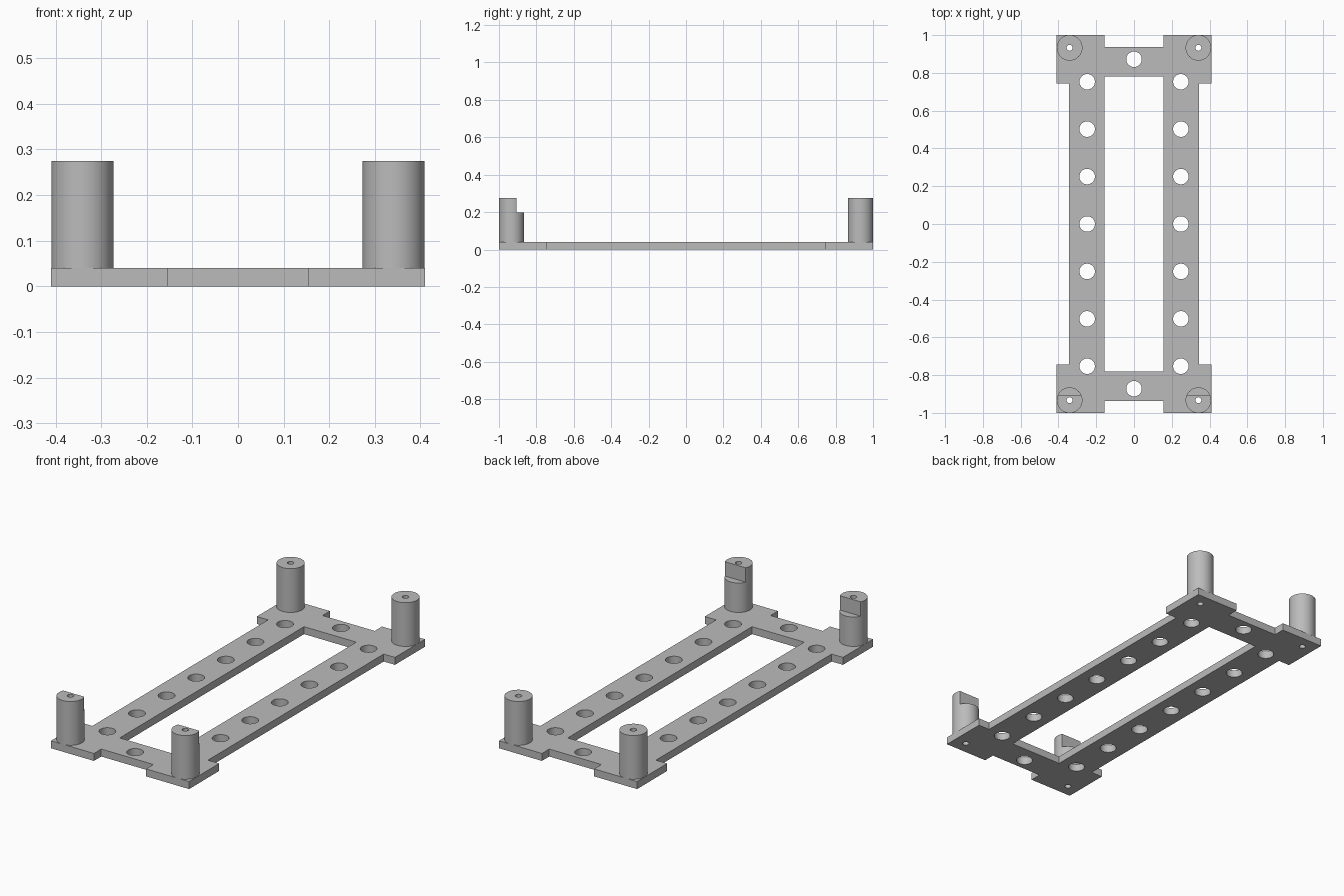
import bpy, bmesh, math
from mathutils import Matrix

cube = bpy.data.objects.get("Cube")
if cube:
    bpy.data.objects.remove(cube, do_unlink=True)

PLATE = 0.04
POST_X, POST_Y, POST_R, POST_TOP = 0.341, 0.933, 0.068, 0.275

grey = bpy.data.materials.new("plain grey")
grey.use_nodes = True
colour = (0.5, 0.5, 0.5, 1)
grey.diffuse_color = colour
grey.node_tree.nodes["Principled BSDF"].inputs["Base Color"].default_value = colour


def make_object(name, bm):
    bmesh.ops.recalc_face_normals(bm, faces=bm.faces)
    mesh = bpy.data.meshes.new(name)
    bm.to_mesh(mesh)
    bm.free()
    mesh.materials.append(grey)
    obj = bpy.data.objects.new(name, mesh)
    bpy.context.collection.objects.link(obj)
    return obj


def add_cylinder(bm, x, y, r, z0, z1, sides=48):
    bmesh.ops.create_cone(bm, cap_ends=True, segments=sides, radius1=r, radius2=r,
                          depth=z1 - z0, matrix=Matrix.Translation((x, y, (z0 + z1) / 2)))


def add_box(bm, low, high):
    size = [b - a for a, b in zip(low, high)]
    mid = [(a + b) / 2 for a, b in zip(low, high)]
    bmesh.ops.create_cube(bm, size=1, matrix=Matrix.Translation(mid) @ Matrix.Diagonal((*size, 1)))


def cut(obj, cutter_bm):
    cutter = make_object("cutter", cutter_bm)
    cutter.hide_render = True
    mod = obj.modifiers.new("cut", "BOOLEAN")
    mod.operation, mod.solver, mod.object = "DIFFERENCE", "EXACT", cutter
    bpy.ops.object.select_all(action="DESELECT")
    bpy.context.view_layer.objects.active = obj
    obj.select_set(True)
    bpy.ops.object.modifier_apply(modifier=mod.name)
    bpy.data.objects.remove(cutter, do_unlink=True)
    bpy.ops.object.shade_smooth_by_angle(angle=math.radians(30))


# Base frame: one quarter of the outline, mirrored around and extruded
quarter = [(0.343, 0.745), (0.41, 0.745), (0.41, 1), (0.155, 1), (0.155, 0.938)]
outline = quarter + [(-x, y) for x, y in reversed(quarter)]
outline += [(-x, -y) for x, y in outline]
bm = bmesh.new()
face = bm.faces.new([bm.verts.new((x, y, 0)) for x, y in outline])
extruded = bmesh.ops.extrude_face_region(bm, geom=[face])["geom"]
bmesh.ops.translate(bm, vec=(0, 0, PLATE),
                    verts=[v for v in extruded if isinstance(v, bmesh.types.BMVert)])
frame = make_object("base_frame", bm)

# Central opening, mounting holes and screw holes
bm = bmesh.new()
add_box(bm, (-0.155, -0.781, -0.1), (0.155, 0.781, 0.1))
for side in (-1, 1):
    for i in range(-3, 4):
        add_cylinder(bm, side * 0.248, i * 0.251, 0.041, -0.1, 0.1)
    add_cylinder(bm, 0, side * 0.872, 0.041, -0.1, 0.1)
    for end in (-1, 1):
        add_cylinder(bm, side * POST_X, end * POST_Y, 0.016, -0.1, 0.1, 24)
cut(frame, bm)

# Corner posts with screw holes; the front pair has a step on its inner side
for end, end_name in ((-1, "front"), (1, "back")):
    for side, side_name in ((-1, "right"), (1, "left")):
        x, y = side * POST_X, end * POST_Y
        bm = bmesh.new()
        add_cylinder(bm, x, y, POST_R, PLATE, POST_TOP, 64)
        post = make_object(f"{end_name}_{side_name}_post", bm)
        bm = bmesh.new()
        add_cylinder(bm, x, y, 0.016, 0, 0.4, 24)
        if end < 0:
            add_box(bm, (x - 0.1, -0.905, 0.198), (x + 0.1, -0.8, 0.4))
        cut(post, bm)
